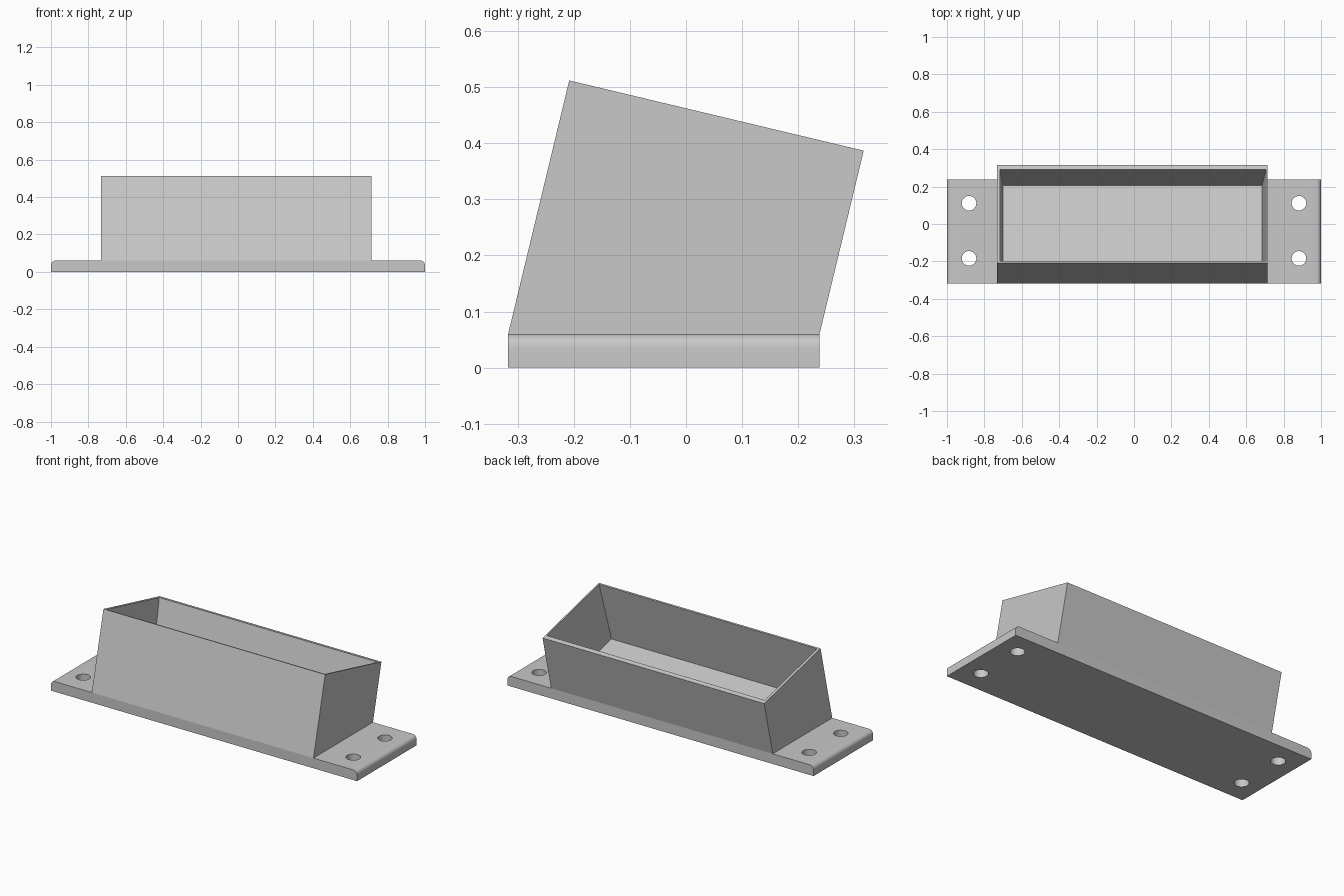
import bpy
import bmesh
from mathutils import Matrix

if "Cube" in bpy.data.objects:
    bpy.data.objects.remove(bpy.data.objects["Cube"], do_unlink=True)

# Single flat material
GREY = (0.58, 0.58, 0.58, 1.0)
grey = bpy.data.materials.new("plain grey")
grey.use_nodes = True
grey.diffuse_color = GREY
grey.node_tree.nodes["Principled BSDF"].inputs["Base Color"].default_value = GREY

FRONT, BACK, THICK = -0.317, 0.238, 0.06   # plate extents
LEAN = 0.241                               # y shift per unit of height
SLOPE = 0.2385                             # fall of rim and floor towards the back
DEPTH = 0.35                               # cavity depth below the rim


def add_object(name, bm):
    bmesh.ops.recalc_face_normals(bm, faces=bm.faces)
    mesh = bpy.data.meshes.new(name)
    bm.to_mesh(mesh)
    bm.free()
    mesh.materials.append(grey)
    obj = bpy.data.objects.new(name, mesh)
    bpy.context.collection.objects.link(obj)
    return obj


def cut(obj, cutter):
    mod = obj.modifiers.new(cutter.name, 'BOOLEAN')
    mod.object = cutter
    mod.solver = 'EXACT'
    cutter.hide_render = True
    cutter.hide_viewport = True


def rim_rise(y):
    """Height of the sloped rim above the plate, for a wall starting at y."""
    return (0.4022 - SLOPE * y) / (1 + SLOPE * LEAN)


def leaning_block(name, low_x, high_x, y0, y1, low_rise, high_rise):
    """Block whose sides follow the lean, between two height functions of y."""
    bm = bmesh.new()
    rings = []
    for (x0, x1), rise in ((low_x, low_rise), (high_x, high_rise)):
        rings.append([bm.verts.new((x, y + LEAN * rise(y), THICK + rise(y)))
                      for x, y in ((x0, y0), (x1, y0), (x1, y1), (x0, y1))])
        bm.faces.new(rings[-1])
    low, high = rings
    for i in range(4):
        j = (i + 1) % 4
        bm.faces.new((low[i], low[j], high[j], high[i]))
    return add_object(name, bm)


# Mounting plate with rounded upper end edges
bm = bmesh.new()
bmesh.ops.create_cube(bm, size=1)
bmesh.ops.scale(bm, vec=(2, BACK - FRONT, THICK), verts=bm.verts)
bmesh.ops.translate(bm, vec=(0, (FRONT + BACK) / 2, THICK / 2), verts=bm.verts)
ends = [e for e in bm.edges
        if all(v.co.z > THICK / 2 for v in e.verts)
        and abs(e.verts[0].co.x - e.verts[1].co.x) < 0.01]
bmesh.ops.bevel(bm, geom=ends, offset=0.025, segments=8, profile=0.5,
                affect='EDGES')
plate = add_object("mounting_plate", bm)

# Screw holes
bm = bmesh.new()
for x in (-0.882, 0.882):
    for y in (-0.184, 0.111):
        bmesh.ops.create_cone(bm, cap_ends=True, segments=40, radius1=0.039,
                              radius2=0.039, depth=0.3,
                              matrix=Matrix.Translation((x, y, 0)))
cut(plate, add_object("screw_hole_cutter", bm))

# Leaning sleeve with a sloped rim
outer_x = (-0.733, 0.715)
sleeve = leaning_block("leaning_sleeve", outer_x, outer_x, FRONT, BACK,
                       lambda y: 0, rim_rise)

# Tapered cavity with a floor parallel to the rim, sinking into the plate
cavity = leaning_block("cavity_cutter", (-0.701, 0.685), (-0.72, 0.71),
                       FRONT + 0.01, BACK - 0.028,
                       lambda y: rim_rise(y) - DEPTH,
                       lambda y: rim_rise(y) + 0.05)
cut(sleeve, cavity)
cut(plate, cavity)

bpy.ops.object.select_all(action='DESELECT')
plate.select_set(True)
bpy.context.view_layer.objects.active = plate
bpy.ops.object.shade_smooth_by_angle()
